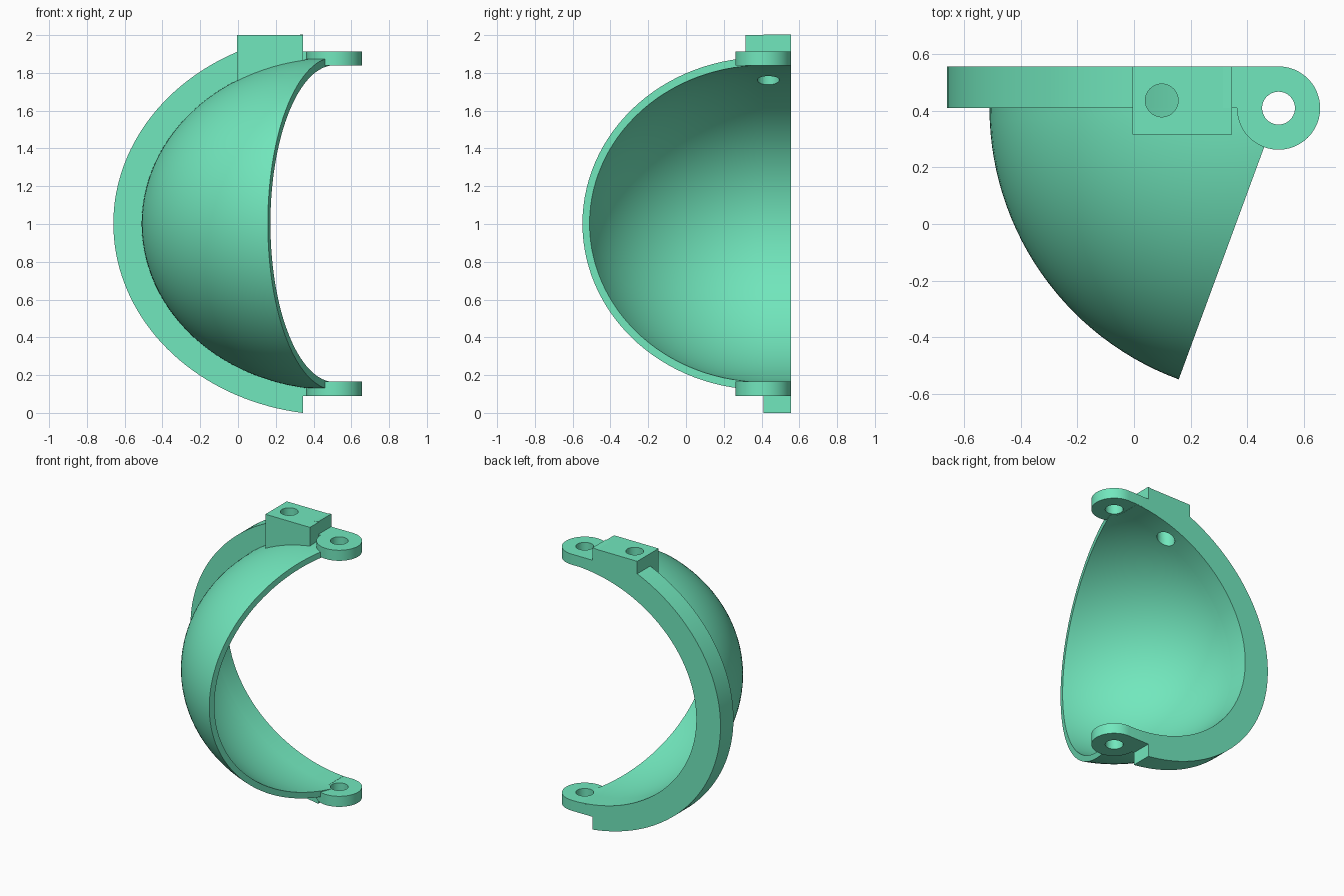
import bpy, bmesh
from math import sin, cos, acos, asin, pi, radians

if "Cube" in bpy.data.objects:
    bpy.data.objects.remove(bpy.data.objects["Cube"])

PX, PY, PZ = 0.51, 0.409, 1.002          # pivot axis and shell centre
OUT, INN, RIM = (1.02, 0.88), (0.98, 0.838), (1.17, 1.0125)  # (radius, half height)
BACK, END = 0.555, 0.345                 # rear plane, end of the rim
NU, NV = 28, 56                          # shell divisions

green = bpy.data.materials.new("green_plastic")
green.diffuse_color = (0.167, 0.80, 0.51, 1)
green.use_nodes = True
green.node_tree.nodes["Principled BSDF"].inputs["Base Color"].default_value = green.diffuse_color


def make(name, bm):
    bmesh.ops.recalc_face_normals(bm, faces=bm.faces)
    me = bpy.data.meshes.new(name)
    bm.to_mesh(me)
    bm.free()
    me.materials.append(green)
    ob = bpy.data.objects.new(name, me)
    bpy.context.collection.objects.link(ob)
    return ob


def prism(name, pts, axis, lo, hi):
    """Extrude a 2D outline along y (points are x,z) or z (points are x,y)."""
    bm = bmesh.new()
    put = (lambda p, t: (p[0], t, p[1])) if axis == 'y' else (lambda p, t: (p[0], p[1], t))
    a = [bm.verts.new(put(p, lo)) for p in pts]
    b = [bm.verts.new(put(p, hi)) for p in pts]
    n = len(pts)
    bm.faces.new(a)
    bm.faces.new(b[::-1])
    for i in range(n):
        bm.faces.new((a[i], a[(i + 1) % n], b[(i + 1) % n], b[i]))
    return make(name, bm)


def circle(x, y, r, n=40):
    return [(x + r * cos(2 * pi * i / n), y + r * sin(2 * pi * i / n)) for i in range(n)]


def arc(size, x0, x1, n, top_only=False):
    """Left-hand ellipse points from x0 over the side to x1 (top to bottom)."""
    t0 = acos((x0 - PX) / size[0])
    t1 = acos((x1 - PX) / size[0])
    if not top_only:
        t1 = 2 * pi - t1
    ts = [t0 + (t1 - t0) * i / n for i in range(n + 1)]
    return [(PX + size[0] * cos(t), PZ + size[1] * sin(t)) for t in ts]


def meridian(size):
    """Half ellipse as (distance from pivot axis, z), open around the pivot."""
    r, h = size
    t0 = asin(0.07 / r)
    ts = [t0 + (pi - 2 * t0) * j / NV for j in range(NV + 1)]
    return [(r * sin(t), PZ + h * cos(t)) for t in ts]


def cut(ob, cutter):
    mod = ob.modifiers.new("hole", 'BOOLEAN')
    mod.operation = 'DIFFERENCE'
    mod.solver = 'EXACT'
    mod.object = cutter
    deps = bpy.context.evaluated_depsgraph_get()
    me = bpy.data.meshes.new_from_object(ob.evaluated_get(deps))
    ob.modifiers.clear()
    ob.data = me


# Curved shell: thick wedge of a flattened sphere
def shell():
    bm = bmesh.new()
    grids = []
    for size in (OUT, INN):
        grid = []
        for i in range(NU + 1):
            p = pi + radians(69.8) * i / NU
            grid.append([bm.verts.new((PX + d * cos(p), PY + d * sin(p), z))
                         for d, z in meridian(size)])
        grids.append(grid)
        for i in range(NU):
            for j in range(NV):
                bm.faces.new((grid[i][j], grid[i + 1][j], grid[i + 1][j + 1], grid[i][j + 1]))
    o, n = grids
    for i in (0, NU):
        for j in range(NV):
            bm.faces.new((o[i][j], o[i][j + 1], n[i][j + 1], n[i][j]))
    for j in (0, NV):
        for i in range(NU):
            bm.faces.new((o[i][j], o[i + 1][j], n[i + 1][j], n[i][j]))
    return make("curved_shell", bm)


body = shell()

# Flat rear rim; its inner wall carries on from the shell and blends into the lugs
inner = [(PX - d, z) for d, z in meridian(INN)]
tip = inner[0][0]
rim = prism("rear_rim",
            arc(RIM, END, END, 72) + [(END, PZ - 0.87), (tip, PZ - 0.87)]
            + inner[::-1] + [(tip, PZ + 0.87), (END, PZ + 0.87)], 'y', PY, BACK)

# Raised block on top, its underside sunk into the shell
block = prism("top_block",
              [(END, 2.0), (-0.005, 2.0)] + arc((1.0, 0.86), END, -0.005, 10, True)[::-1],
              'y', 0.315, BACK)

# Screw hole through block, rim and shell
drill = prism("drill_helper", circle(0.098, 0.436, 0.058), 'z', 1.5, 2.2)
for ob in (body, rim, block):
    cut(ob, drill)
bpy.data.objects.remove(drill)

# Hinge lugs: rounded tab with a straight arm to the rim, and a pivot hole
outline = [(END, PY), (END, BACK)]
outline += [(PX + 0.147 * cos(a), PY + 0.147 * sin(a))
            for a in (pi / 2 - 1.5 * pi * i / 36 for i in range(37))]
parts = [body, rim, block]
pin = prism("pin_helper", circle(PX, PY, 0.058), 'z', -0.5, 2.5)
for name, lo in (("upper_lug", 1.839), ("lower_lug", 0.09)):
    lug = prism(name, outline, 'z', lo, lo + 0.075)
    cut(lug, pin)
    parts.append(lug)
bpy.data.objects.remove(pin)

# Smooth curves, crisp edges
bpy.ops.object.select_all(action='DESELECT')
for ob in parts:
    ob.select_set(True)
bpy.context.view_layer.objects.active = body
bpy.ops.object.shade_smooth_by_angle(angle=radians(30))
